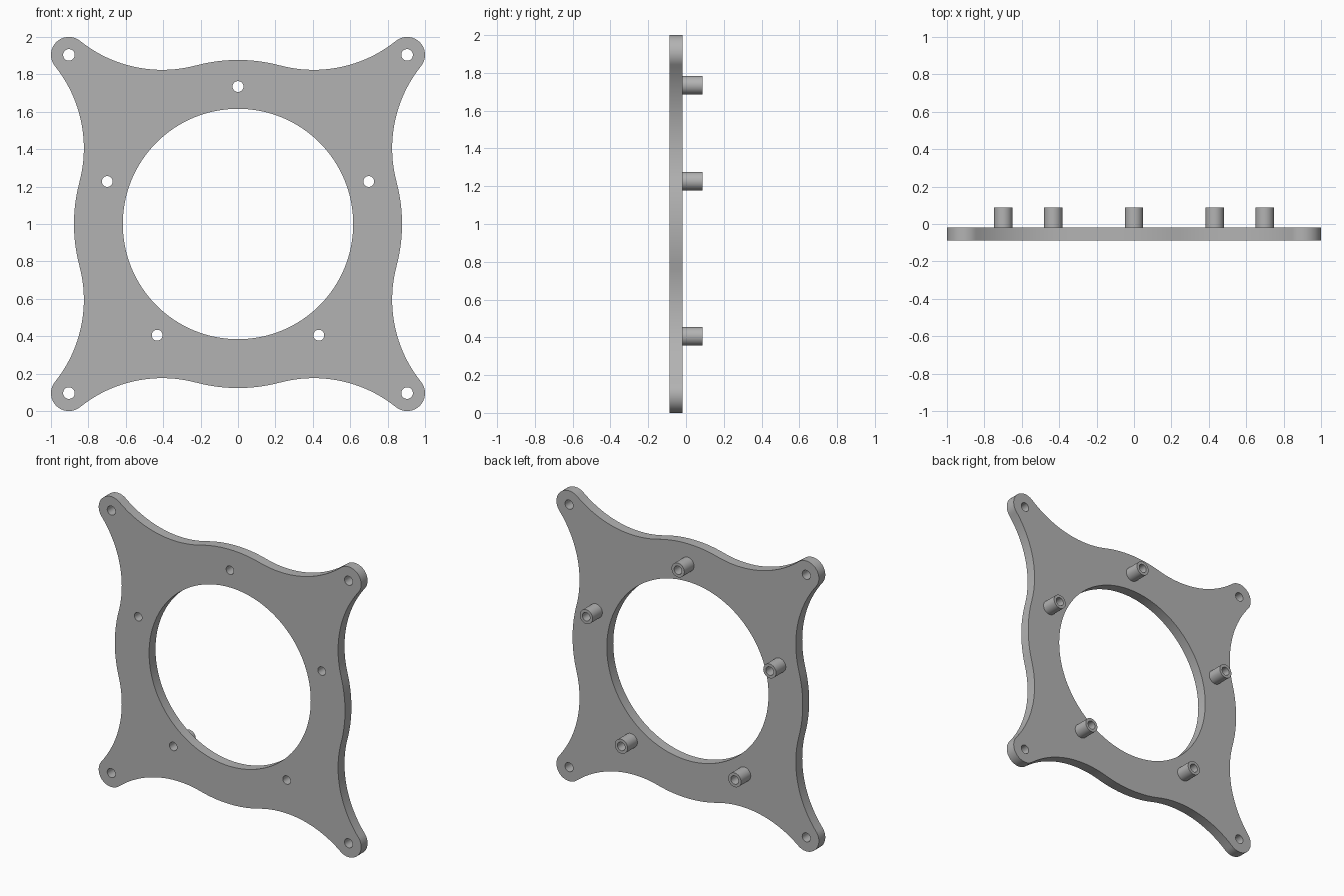
import bpy
from math import sin, cos, pi, radians, atan2, sqrt, tau
from mathutils import Vector

cube = bpy.data.objects.get("Cube")
if cube:
    bpy.data.objects.remove(cube, do_unlink=True)

grey = bpy.data.materials.new("plain grey")
grey.use_nodes = True
colour = (0.45, 0.45, 0.45, 1)
grey.diffuse_color = colour
grey.node_tree.nodes["Principled BSDF"].inputs["Base Color"].default_value = colour

MID = 1.0                     # height of the plate centre
FRONT, BACK, TIP = -0.088, -0.018, 0.088
BODY_R, LUG_R, FILLET_R, LUG = 0.877, 0.096, 0.70, 0.904


def arc(centre, radius, start, end, steps):
    """Points along an arc, without its last point."""
    return [Vector((centre[0] + radius * cos(start + (end - start) * i / steps),
                    centre[1] + radius * sin(start + (end - start) * i / steps)))
            for i in range(steps)]


def circle(centre, radius, steps=32):
    return arc(centre, radius, 0, tau, steps)


def slab(name, loops, y0, y1):
    """Flat outline with holes, given thickness along y."""
    curve = bpy.data.curves.new(name, "CURVE")
    curve.dimensions = "2D"
    curve.fill_mode = "BOTH"
    curve.extrude = (y1 - y0) / 2
    for loop in loops:
        spline = curve.splines.new("POLY")
        spline.points.add(len(loop) - 1)
        for point, p in zip(spline.points, loop):
            point.co = (p.x, p.y, 0, 1)
        spline.use_cyclic_u = True
    obj = bpy.data.objects.new(name, curve)
    bpy.context.collection.objects.link(obj)
    obj.location = (0, (y0 + y1) / 2, MID)
    obj.rotation_euler.x = pi / 2
    curve.materials.append(grey)
    bpy.ops.object.select_all(action="DESELECT")
    obj.select_set(True)
    bpy.context.view_layer.objects.active = obj
    bpy.ops.object.convert(target="MESH")
    bpy.ops.object.shade_smooth_by_angle(angle=radians(35))
    return obj


# Concave fillet centre, tangent to both the round body and the corner lug
lug = Vector((LUG, LUG))
span = lug.length
reach = BODY_R + FILLET_R
along = (reach ** 2 - (LUG_R + FILLET_R) ** 2 + span ** 2) / (2 * span)
across = sqrt(reach ** 2 - along ** 2)
d = lug.normalized()
upper = d * along + Vector((-d.y, d.x)) * across
lower = Vector((upper.y, upper.x))


def heading(a, b):
    return atan2(b.y - a.y, b.x - a.x)


# One quarter of the outline, counter-clockwise, repeated by rotation
origin = Vector((0, 0))
body_end = heading(origin, lower)
quarter = arc(origin, BODY_R, -body_end, body_end, 16)
turn_in = heading(lower, origin) % tau
turn_out = heading(lower, lug) % tau
quarter += arc(lower, FILLET_R, turn_in, turn_out, 28)
quarter += arc(lug, LUG_R, heading(lug, lower), heading(lug, upper), 28)
quarter += arc(upper, FILLET_R, heading(upper, lug) % tau,
               heading(upper, origin) % tau, 28)
outline = []
for k in range(4):
    c, s = (1, 0, -1, 0)[k], (0, 1, 0, -1)[k]
    outline += [Vector((c * p.x - s * p.y, s * p.x + c * p.y)) for p in quarter]

# Mounting plate with centre opening, corner holes and standoff holes
posts = [Vector((cos(a), sin(a))) * 0.735
         for a in (pi / 2 + tau * i / 5 for i in range(5))]
holes = [circle(origin, 0.616, 128)]
holes += [circle((x, z), 0.031) for x in (-LUG, LUG) for z in (-LUG, LUG)]
holes += [circle(p, 0.029) for p in posts]
slab("mounting_plate", [outline] + holes, FRONT, BACK)

# Hollow standoffs on the back
for i, p in enumerate(posts):
    slab(f"standoff_{i + 1}", [circle(p, 0.049), circle(p, 0.029)], BACK, TIP)
